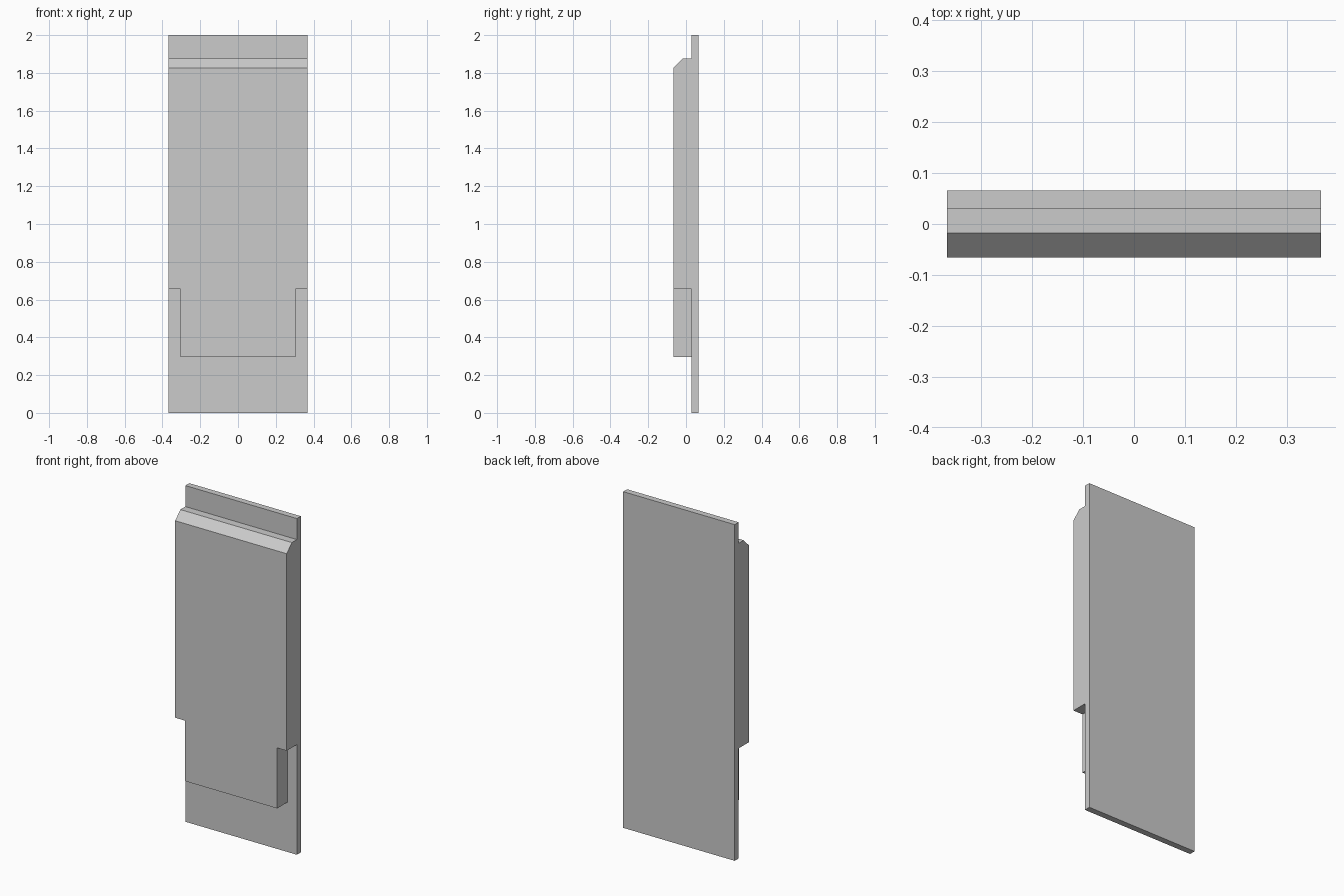
import bpy
import bmesh

cube = bpy.data.objects.get("Cube")
if cube:
    bpy.data.objects.remove(cube, do_unlink=True)

HALF_W, TAB_W = 0.367, 0.304
BACK, SEAT, FRONT = 0.066, 0.029, -0.066
TAB_Z, SHOULDER_Z, TOP_Z = 0.295, 0.655, 1.875

grey = bpy.data.materials.new("plain grey")
grey.use_nodes = True
colour = (0.6, 0.6, 0.6, 1)
grey.diffuse_color = colour
grey.node_tree.nodes["Principled BSDF"].inputs["Base Color"].default_value = colour


def extrude(name, outline, offset):
    """Extrude a closed outline of 3D points along offset."""
    bm = bmesh.new()
    face = bm.faces.new([bm.verts.new(p) for p in outline])
    result = bmesh.ops.extrude_face_region(bm, geom=[face])
    moved = [v for v in result["geom"] if isinstance(v, bmesh.types.BMVert)]
    bmesh.ops.translate(bm, verts=moved, vec=offset)
    bmesh.ops.recalc_face_normals(bm, faces=bm.faces)
    mesh = bpy.data.meshes.new(name)
    bm.to_mesh(mesh)
    bm.free()
    mesh.materials.append(grey)
    obj = bpy.data.objects.new(name, mesh)
    bpy.context.collection.objects.link(obj)
    return obj


# Thin back plate
extrude("back_plate",
        [(-HALF_W, SEAT, 0), (HALF_W, SEAT, 0), (HALF_W, SEAT, 2), (-HALF_W, SEAT, 2)],
        (0, BACK - SEAT, 0))

# Raised panel with narrow lower tab
half = [(TAB_W, TAB_Z), (TAB_W, SHOULDER_Z), (HALF_W, SHOULDER_Z), (HALF_W, TOP_Z)]
outline = half + [(-x, z) for x, z in reversed(half)]
panel = extrude("front_panel", [(x, FRONT, z) for x, z in outline],
                (0, SEAT - FRONT, 0))

# Sloped top front edge of the panel
bm = bmesh.new()
bm.from_mesh(panel.data)
edge = [e for e in bm.edges
        if all(v.co.z > TOP_Z - 0.01 and v.co.y < FRONT + 0.01 for v in e.verts)]
bmesh.ops.bevel(bm, geom=edge, offset=0.048, segments=1, affect='EDGES')
bm.to_mesh(panel.data)
bm.free()
